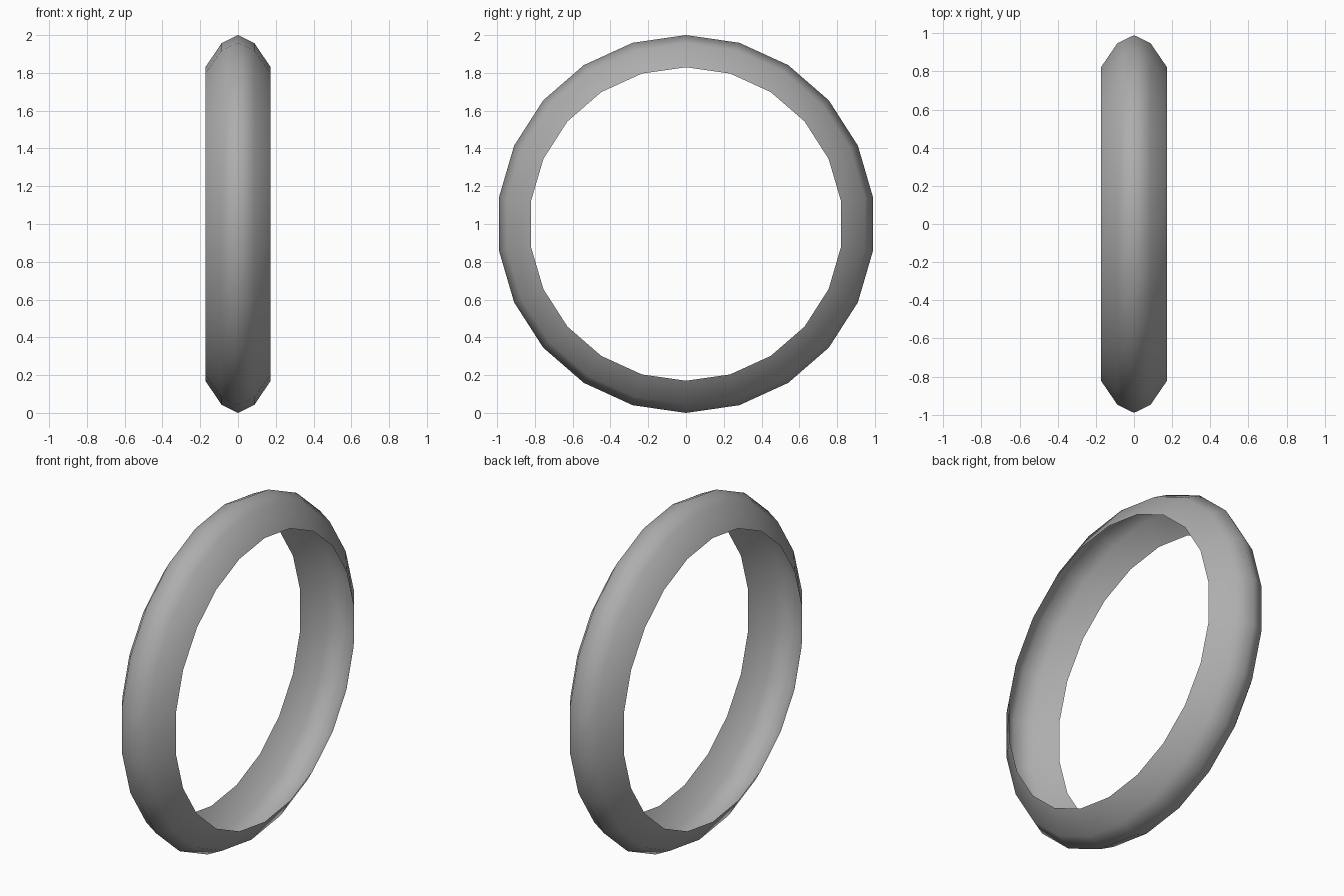
import bpy, bmesh
from math import sin, cos, tau

if "Cube" in bpy.data.objects:
    bpy.data.objects.remove(bpy.data.objects["Cube"])

SIDES = 22
# Bowed cross-section of the thin band: (x, radius)
PROFILE = [(-0.173, 0.83), (-0.087, 0.957), (0, 1.0), (0.087, 0.957), (0.173, 0.83)]

# Open ring shell, profile swept around the x axis
bm = bmesh.new()
rings = []
for i in range(SIDES):
    a = tau * i / SIDES
    rings.append([bm.verts.new((x, r * sin(a), 1 + r * cos(a))) for x, r in PROFILE])
for i, ring in enumerate(rings):
    nxt = rings[(i + 1) % SIDES]
    for j in range(len(PROFILE) - 1):
        face = bm.faces.new((ring[j], ring[j + 1], nxt[j + 1], nxt[j]))
        face.smooth = True
bm.normal_update()
# Make the faces point outwards
if bm.faces[:][0].normal.dot(bm.faces[:][0].calc_center_median() - rings[SIDES // 2][2].co) < 0:
    bmesh.ops.reverse_faces(bm, faces=bm.faces[:])

mesh = bpy.data.meshes.new("ring_band")
bm.to_mesh(mesh)
bm.free()
band = bpy.data.objects.new("ring_band", mesh)
bpy.context.collection.objects.link(band)

# Dark grey finish
grey = bpy.data.materials.new("dark_grey")
grey.diffuse_color = (0.42, 0.42, 0.42, 1)
grey.use_nodes = True
grey.node_tree.nodes["Principled BSDF"].inputs["Base Color"].default_value = grey.diffuse_color
mesh.materials.append(grey)
